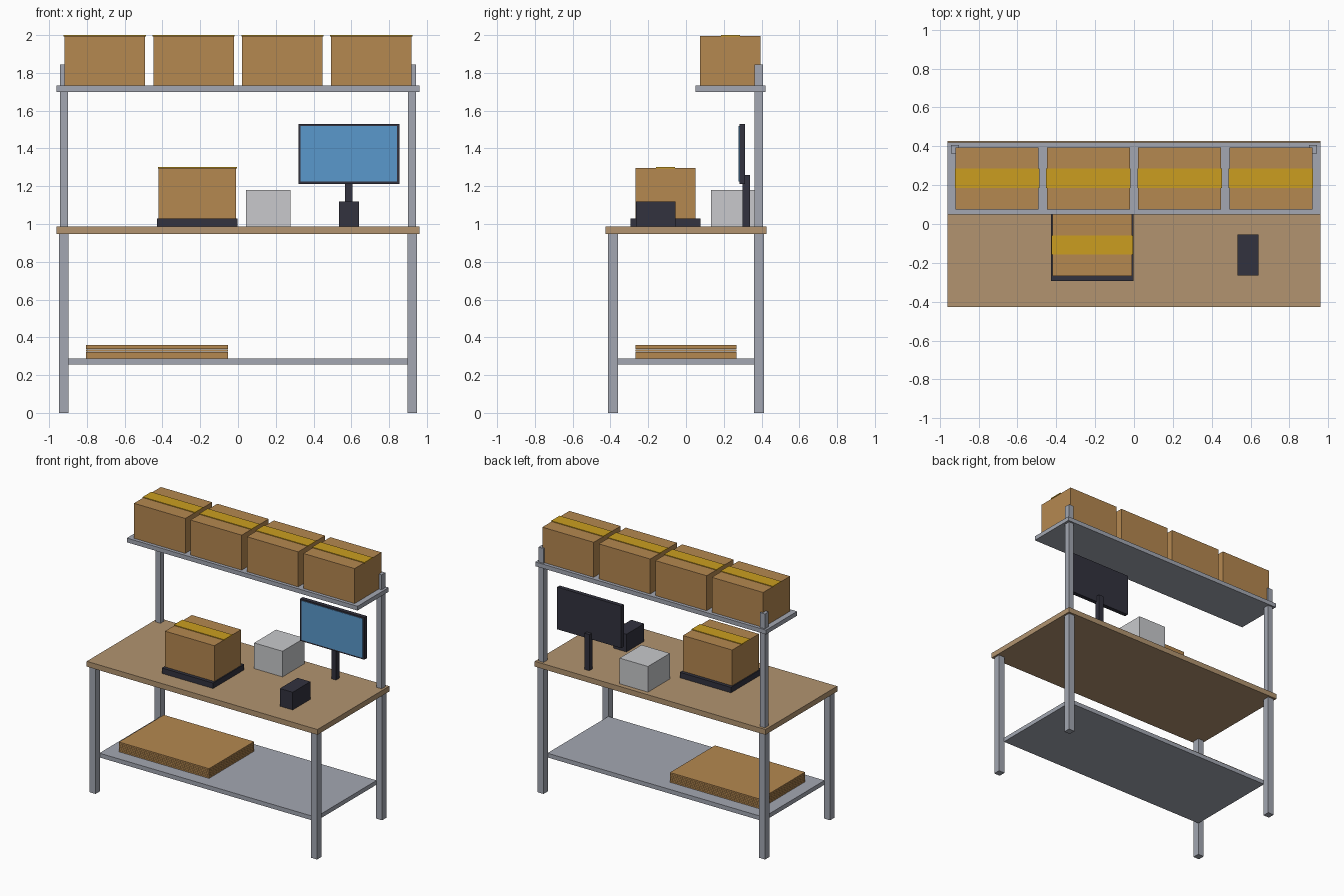
import bpy, bmesh

if "Cube" in bpy.data.objects:
    bpy.data.objects.remove(bpy.data.objects["Cube"])


def material(name, r, g, b):
    lin = [((c / 255 + 0.055) / 1.055) ** 2.4 for c in (r, g, b)]
    m = bpy.data.materials.new(name)
    m.diffuse_color = (*lin, 1)
    m.use_nodes = True
    m.node_tree.nodes["Principled BSDF"].inputs["Base Color"].default_value = m.diffuse_color
    return m


WOOD = material("wood", 178, 148, 112)
METAL = material("grey metal", 163, 167, 178)
CARD = material("cardboard", 181, 136, 80)
TAPE = material("yellow tape", 203, 158, 32)
DARK = material("dark plastic", 50, 50, 62)
BLUE = material("screen blue", 90, 152, 204)
PALE = material("pale grey plastic", 200, 201, 204)


def box(name, x, y, z, mat):
    """Box from (min, max) ranges on each axis."""
    bm = bmesh.new()
    bmesh.ops.create_cube(bm, size=1)
    for v in bm.verts:
        for i, (lo, hi) in enumerate((x, y, z)):
            v.co[i] = hi if v.co[i] > 0 else lo
    mesh = bpy.data.meshes.new(name)
    bm.to_mesh(mesh)
    bm.free()
    mesh.materials.append(mat)
    ob = bpy.data.objects.new(name, mesh)
    bpy.context.collection.objects.link(ob)
    return ob


def carton(name, cx, cy, z0, z1, w, d):
    """Cardboard box with a strip of tape along the lid."""
    lid = z1 - 0.005
    box(name, (cx - w / 2, cx + w / 2), (cy - d / 2, cy + d / 2), (z0, lid), CARD)
    box(name + "_tape", (cx - w / 2 - 0.004, cx + w / 2 + 0.004),
        (cy - 0.05, cy + 0.05), (lid - 0.002, z1), TAPE)


# bench: worktop, legs, rear posts and shelves
box("worktop", (-0.96, 0.96), (-0.427, 0.427), (0.947, 0.987), WOOD)
for side, s in (("left", -1), ("right", 1)):
    lx = sorted((s * 0.897, s * 0.947))
    box(side + "_front_leg", lx, (-0.412, -0.36), (0, 0.947), METAL)
    box(side + "_back_leg", lx, (0.36, 0.412), (0, 0.947), METAL)
    box(side + "_upright", sorted((s * 0.9, s * 0.942)), (0.363, 0.407), (0.987, 1.844), METAL)
box("lower_shelf", (-0.9, 0.9), (-0.362, 0.362), (0.255, 0.287), METAL)
box("upper_shelf", (-0.96, 0.96), (0.05, 0.42), (1.7, 1.732), METAL)

# cartons on the upper shelf
for i in range(4):
    carton(f"shelf_carton_{i + 1}", -0.705 + 0.47 * i, 0.235, 1.732, 2.0, 0.427, 0.32)

# weighing scale with a carton on it
box("scale_platform", (-0.428, -0.002), (-0.293, 0.077), (0.987, 1.028), DARK)
carton("weighed_carton", -0.215, -0.108, 1.028, 1.302, 0.41, 0.318)

# label printer and handheld scanner block
box("label_printer", (0.042, 0.278), (0.132, 0.392), (0.987, 1.18), PALE)
box("scanner", (0.534, 0.641), (-0.265, -0.055), (0.987, 1.12), DARK)

# monitor
box("monitor_stand", (0.567, 0.607), (0.299, 0.339), (0.987, 1.259), DARK)
box("monitor_case", (0.32, 0.854), (0.282, 0.313), (1.213, 1.53), DARK)
box("monitor_screen", (0.332, 0.842), (0.279, 0.283), (1.224, 1.519), BLUE)

# stack of flat cardboard on the lower shelf
for i in range(6):
    z = 0.287 + 0.0125 * i
    box(f"flat_sheet_{i + 1}", (-0.804, -0.054), (-0.267, 0.267), (z, z + 0.011), CARD)
